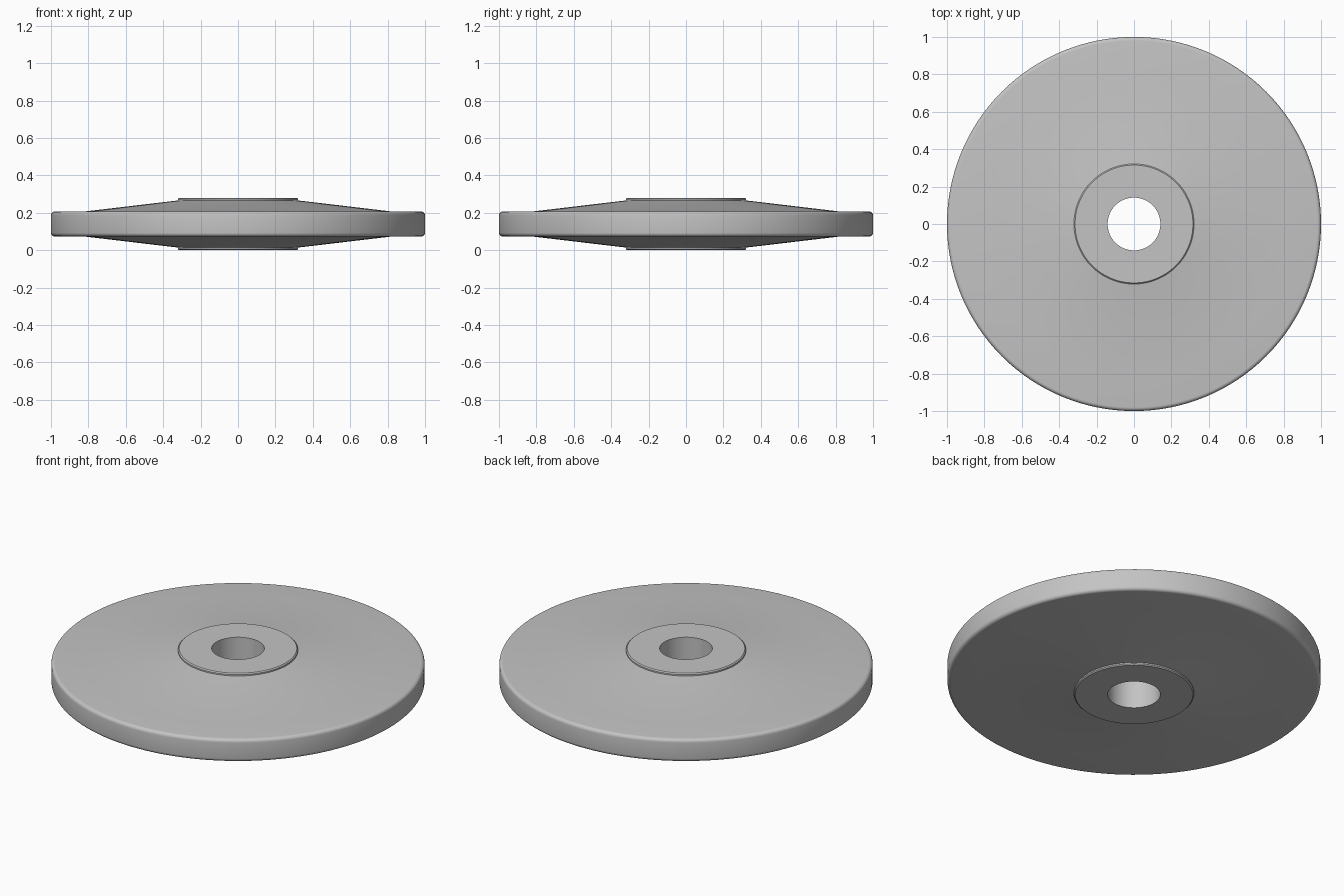
import bpy, bmesh, math

cube = bpy.data.objects.get("Cube")
if cube:
    bpy.data.objects.remove(cube, do_unlink=True)

HALF = 0.14      # half of the total thickness
SEGMENTS = 128

grey = bpy.data.materials.new("plain grey")
grey.use_nodes = True
colour = (0.55, 0.55, 0.55, 1)
grey.diffuse_color = colour
grey.node_tree.nodes["Principled BSDF"].inputs["Base Color"].default_value = colour

# Upper half of the section: bore, raised hub, sloped web, flat rim
upper = [(0.141, HALF), (0.315, HALF), (0.321, 0.134), (0.321, 0.126), (0.82, 0.067)]
# Rounded outer corner
radius = 0.02
for i in range(6):
    a = math.radians(90 - 18 * i)
    upper.append((1 - radius + radius * math.cos(a), 0.047 + radius * math.sin(a)))
section = upper + [(r, -z) for r, z in reversed(upper)]

# Revolve the closed section around the vertical axis
bm = bmesh.new()
verts = [bm.verts.new((r, 0, z + HALF)) for r, z in section]
edges = [bm.edges.new((v, verts[i - 1])) for i, v in enumerate(verts)]
bmesh.ops.spin(bm, geom=verts + edges, cent=(0, 0, 0), axis=(0, 0, 1),
               angle=math.tau, steps=SEGMENTS, use_merge=True)
bmesh.ops.remove_doubles(bm, verts=bm.verts, dist=0.0001)
bmesh.ops.recalc_face_normals(bm, faces=bm.faces)
mesh = bpy.data.meshes.new("disc_wheel")
bm.to_mesh(mesh)
bm.free()
mesh.materials.append(grey)

disc = bpy.data.objects.new("disc_wheel", mesh)
bpy.context.collection.objects.link(disc)
bpy.ops.object.select_all(action="DESELECT")
disc.select_set(True)
bpy.context.view_layer.objects.active = disc
bpy.ops.object.shade_smooth_by_angle(angle=math.radians(30))
